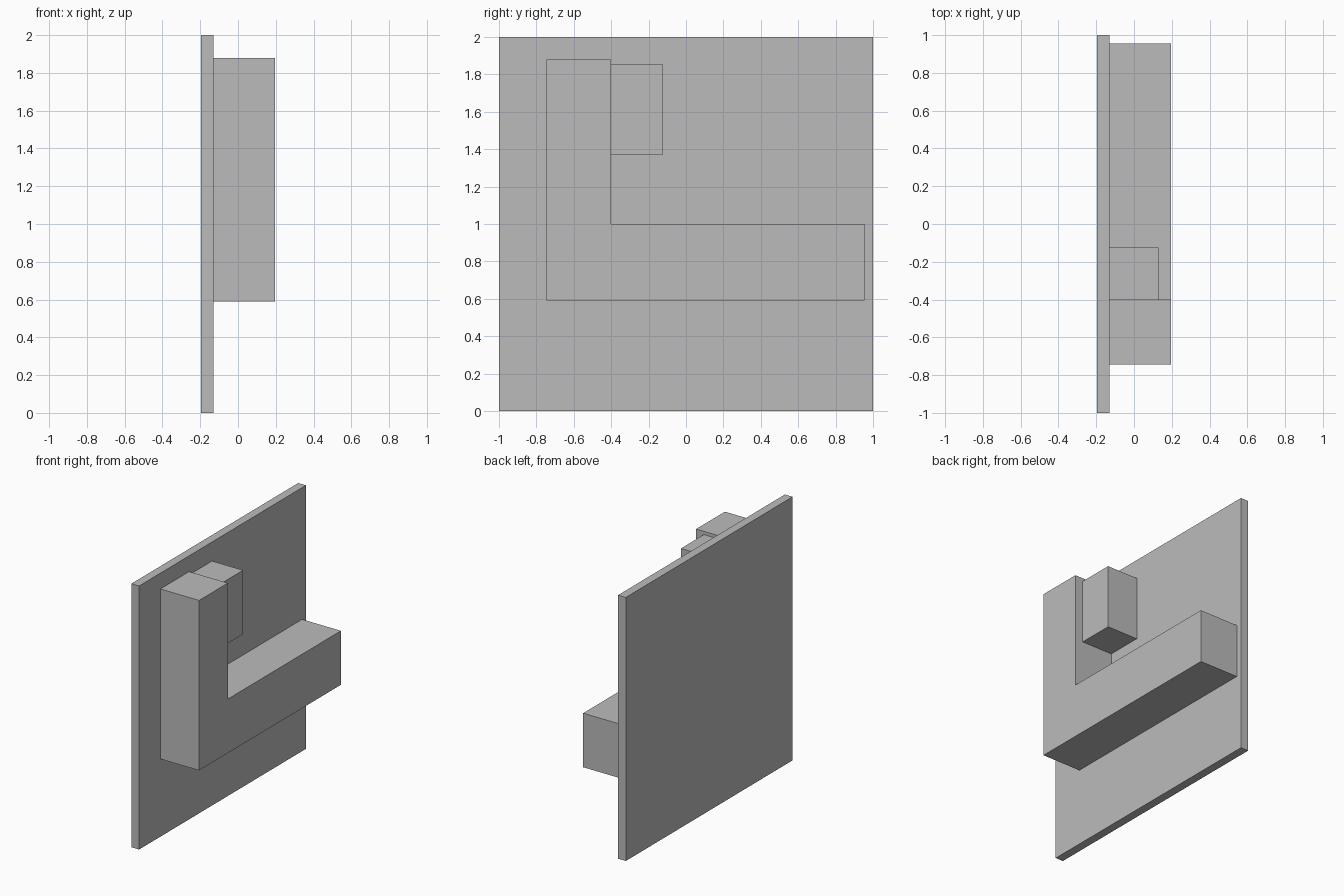
import bpy

if "Cube" in bpy.data.objects:
    bpy.data.objects.remove(bpy.data.objects["Cube"])

grey = bpy.data.materials.new("plain_grey")
grey.diffuse_color = (0.5, 0.5, 0.5, 1)
grey.use_nodes = True
grey.node_tree.nodes["Principled BSDF"].inputs["Base Color"].default_value = grey.diffuse_color


def box(name, x, y, z):
    """Axis-aligned box from (min, max) ranges."""
    bpy.ops.mesh.primitive_cube_add(size=1, location=[sum(r) / 2 for r in (x, y, z)])
    ob = bpy.context.object
    ob.name = name
    ob.scale = [r[1] - r[0] for r in (x, y, z)]
    bpy.ops.object.transform_apply(location=False, rotation=False, scale=True)
    ob.data.materials.append(grey)
    return ob


BACK, FACE, DEPTH = -0.195, -0.13, 0.195

# Upright square panel
box("back_panel", (BACK, FACE), (-1, 1), (0, 2))

# Horizontal row of blocks, side by side
row = [-0.745, -0.40, -0.115, 0.32, 0.615, 0.955]
for i, span in enumerate(zip(row, row[1:])):
    box(f"row_block_{i + 1}", (FACE, DEPTH), span, (0.59, 1.0))

# Column stacked on the first row block
column = [1.0, 1.33, 1.88]
for i, span in enumerate(zip(column, column[1:])):
    box(f"column_block_{i + 1}", (FACE, DEPTH), (-0.745, -0.40), span)

# Shallower block beside the column top
box("side_block", (FACE, 0.13), (-0.40, -0.125), (1.37, 1.855))
